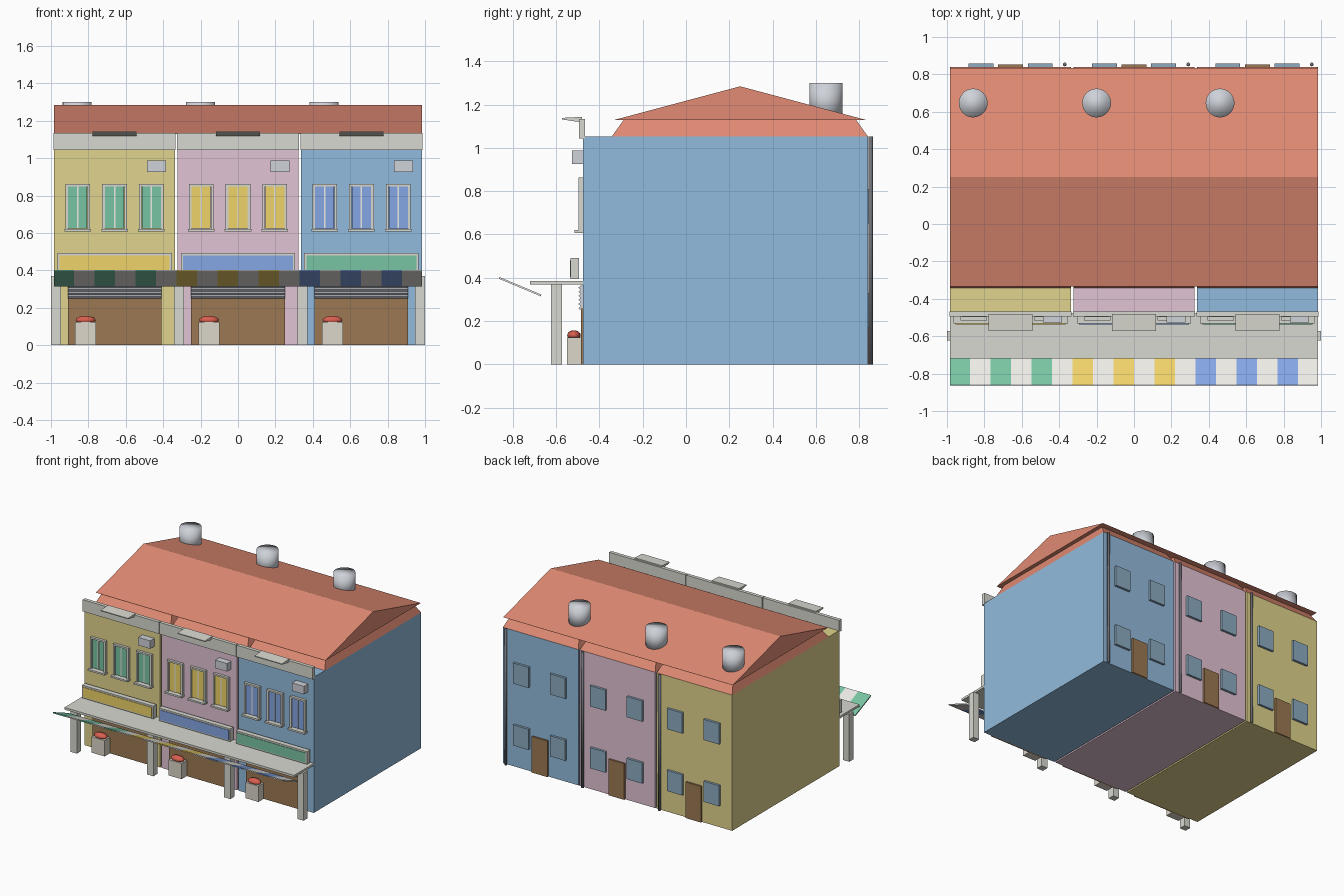
import bpy, bmesh, math
from mathutils import Matrix

if "Cube" in bpy.data.objects:
    bpy.data.objects.remove(bpy.data.objects["Cube"])


def mat(name, r, g, b):
    m = bpy.data.materials.new(name)
    m.diffuse_color = ((r / 255) ** 2.2, (g / 255) ** 2.2, (b / 255) ** 2.2, 1)
    m.use_nodes = True
    m.node_tree.nodes["Principled BSDF"].inputs["Base Color"].default_value = m.diffuse_color
    return m


YELLOW, PINK, BLUE = mat("yellow_wall", 224, 210, 140), mat("pink_wall", 226, 194, 212), mat("blue_wall", 145, 186, 220)
GREEN_P, GOLD_P, BLUE_P = mat("green_paint", 120, 196, 162), mat("gold_paint", 240, 210, 105), mat("blue_paint", 132, 165, 228)
ROOF = mat("roof_tile", 224, 138, 115)
TRIM = mat("trim", 216, 216, 208)
WHITE = mat("white_cloth", 236, 235, 230)
BROWN = mat("brown_wood", 155, 120, 84)
STEEL = mat("steel", 205, 209, 216)
PIPE = mat("pipe_grey", 110, 112, 118)
GLASS = mat("window_glass", 140, 170, 192)
STONE = mat("planter_stone", 220, 214, 200)
RED = mat("flower_red", 215, 95, 80)


def finish(name, bm, m, smooth=False):
    bmesh.ops.recalc_face_normals(bm, faces=bm.faces)
    me = bpy.data.meshes.new(name)
    for f in bm.faces:
        f.smooth = smooth
    bm.to_mesh(me)
    bm.free()
    me.materials.append(m)
    o = bpy.data.objects.new(name, me)
    bpy.context.collection.objects.link(o)
    return o


def box(name, x, y, z, m):
    """Box from (min, max) pairs."""
    bm = bmesh.new()
    bmesh.ops.create_cube(bm, size=1)
    for v in bm.verts:
        v.co = [r[0] if c < 0 else r[1] for c, r in zip(v.co, (x, y, z))]
    return finish(name, bm, m)


def extrude_x(name, profile, x0, x1, m):
    """Prism along x from a (y, z) profile."""
    bm = bmesh.new()
    a = [bm.verts.new((x0, y, z)) for y, z in profile]
    b = [bm.verts.new((x1, y, z)) for y, z in profile]
    n = len(a)
    bm.faces.new(a)
    bm.faces.new(b[::-1])
    for i in range(n):
        j = (i + 1) % n
        bm.faces.new((a[i], b[i], b[j], a[j]))
    return finish(name, bm, m)


def cyl(name, x, y, z, r, m, seg=24):
    bm = bmesh.new()
    bmesh.ops.create_cone(bm, cap_ends=True, segments=seg, radius1=r, radius2=r, depth=z[1] - z[0],
                          matrix=Matrix.Translation((x, y, (z[0] + z[1]) / 2)))
    return finish(name, bm, m, True)


def around(c, w):
    return (c - w / 2, c + w / 2)


WALL, BACK = -0.476, 0.84
units = [(-0.66, YELLOW, GREEN_P, GOLD_P), (0, PINK, GOLD_P, BLUE_P), (0.66, BLUE, BLUE_P, GREEN_P)]

for cx, wall, paint, sign in units:
    # House body
    box("house_body", around(cx, 0.648), (WALL, BACK), (0, 1.053), wall)

    # Tapered lower roof
    roof = box("lower_roof", around(cx, 0.648), (-0.342, BACK), (1.053, 1.13), ROOF)
    for v in roof.data.vertices:
        if v.co.z > 1.1:
            v.co.x += 0.03 if v.co.x < cx else -0.03
            v.co.y += 0.055 if v.co.y < 0 else -0.055

    # Parapet and its small wedge hood
    box("parapet", around(cx, 0.654), (-0.494, -0.467), (1.043, 1.134), TRIM)
    extrude_x("parapet_hood", [(-0.573, 1.138), (-0.573, 1.131), (-0.48, 1.117), (-0.48, 1.143)],
              cx - 0.118, cx + 0.118, TRIM)

    # Front windows: frame strips, paired shutters, sill
    for dx in (-0.197, 0, 0.197):
        x = cx + dx
        for s in (-1, 1):
            box("window_jamb", around(x + s * 0.059, 0.014), (-0.496, WALL), (0.615, 0.862), TRIM)
            box("window_shutter", around(x + s * 0.027, 0.048), (-0.488, WALL), (0.625, 0.85), paint)
        box("window_mullion", around(x, 0.008), (-0.492, WALL), (0.625, 0.85), WHITE)
        box("window_head", around(x, 0.132), (-0.496, WALL), (0.849, 0.862), TRIM)
        box("window_sill", around(x, 0.142), (-0.516, WALL), (0.607, 0.62), TRIM)

    # Air conditioner
    box("air_conditioner", around(cx + 0.224, 0.102), (-0.527, WALL), (0.926, 0.988), STEEL)

    # Shop sign board
    box("sign_frame", around(cx, 0.612), (-0.533, -0.495), (0.393, 0.492), TRIM)
    box("sign_panel", around(cx, 0.588), (-0.537, -0.53), (0.403, 0.48), sign)

    # Shop front with half raised ribbed shutter
    box("shop_front", around(cx, 0.5), (-0.486, WALL), (0, 0.26), BROWN)
    ribs = [(WALL, 0.25)]
    for i in range(6):
        z = 0.25 + i * 0.019
        ribs += [(-0.486, z), (-0.497, z + 0.0095)]
    ribs += [(-0.486, 0.364), (WALL, 0.364)]
    extrude_x("roller_shutter", ribs, cx - 0.25, cx + 0.25, STEEL)

    # Planter with flowers
    px = cx - 0.155
    box("planter", around(px, 0.112), (-0.55, -0.486), (0, 0.123), STONE)
    bm = bmesh.new()
    bmesh.ops.create_uvsphere(bm, u_segments=16, v_segments=10, radius=1)
    bmesh.ops.scale(bm, vec=(0.053, 0.031, 0.023), verts=bm.verts)
    bmesh.ops.translate(bm, vec=(px, -0.518, 0.134), verts=bm.verts)
    finish("flowers", bm, RED, True)

    # Striped awning, tilted up outwards
    w = 1.97 / 18
    for i in range(6):
        x = cx / 0.66 * (1.97 / 3) - 1.97 / 6 + i * w
        extrude_x("awning_stripe", [(-0.864, 0.395), (-0.862, 0.403), (-0.668, 0.322), (-0.671, 0.314)],
                  x, x + w, WHITE if i % 2 else paint)

    # Rear windows, door and downpipe
    for dx in (-0.158, 0.158):
        for z in (0.25, 0.73):
            box("rear_window", around(cx + dx, 0.132), (BACK, 0.858), around(z, 0.16), GLASS)
    box("rear_door", around(cx, 0.134), (BACK, 0.853), (0, 0.28), BROWN)
    cyl("downpipe", cx + 0.29, 0.853, (0, 1.053), 0.01, PIPE, 12)

    # Roof water tank
    cyl("water_tank", cx - 0.2, 0.647, (1.13, 1.3), 0.077, STEEL, 32)

# Shared gable roof
extrude_x("gable_roof", [(-0.335, 1.128), (0.25, 1.284), (0.834, 1.128)], -0.985, 0.985, ROOF)

# Walkway canopy and its posts
box("canopy_slab", (-0.985, 0.985), (-0.72, WALL), (0.368, 0.385), TRIM)
for x in (-0.973, -0.316, 0.344, 0.973):
    box("canopy_post", around(x, 0.053), (-0.624, -0.573), (0, 0.37), TRIM)
